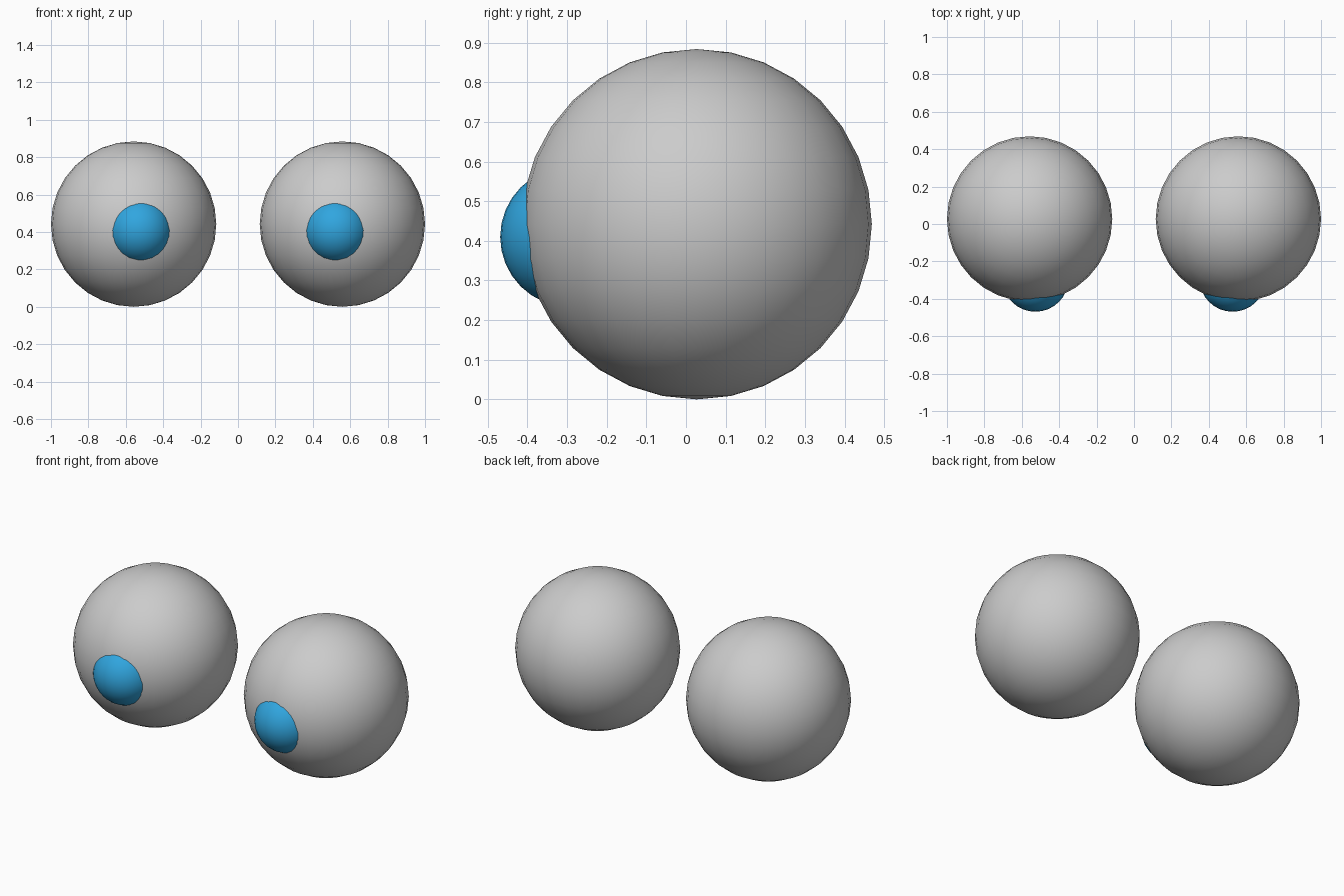
import bpy

if "Cube" in bpy.data.objects:
    bpy.data.objects.remove(bpy.data.objects["Cube"])

blue = bpy.data.materials.new("blue")
blue.diffuse_color = (0.03, 0.38, 0.74, 1)
blue.use_nodes = True
blue.node_tree.nodes["Principled BSDF"].inputs["Base Color"].default_value = blue.diffuse_color


def ball(name, radius, location, material=None):
    bpy.ops.mesh.primitive_uv_sphere_add(
        segments=32, ring_count=16, radius=radius, location=location)
    obj = bpy.context.object
    obj.name = name
    bpy.ops.object.shade_smooth()
    if material:
        obj.data.materials.append(material)
    return obj


for side, label in ((-1, "left"), (1, "right")):
    # Large eyeball
    ball(f"eyeball_{label}", 0.442, (side * 0.558, 0.027, 0.442))
    # Small bulging iris, turned slightly inward and down
    ball(f"iris_{label}", 0.177, (side * 0.527, -0.292, 0.41), blue)
